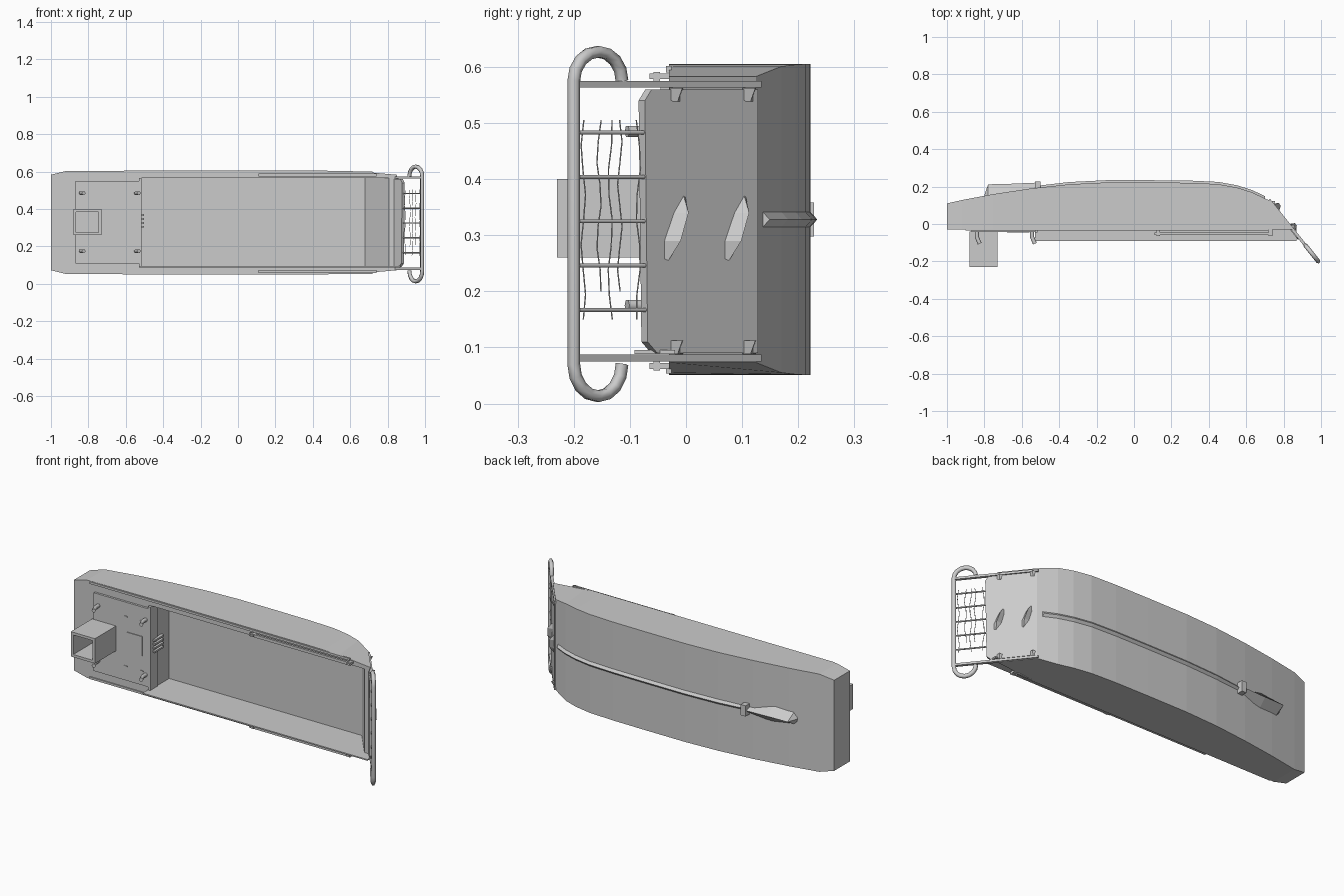
import bpy, bmesh, math
from mathutils import Vector

cube = bpy.data.objects.get("Cube")
if cube:
    bpy.data.objects.remove(cube, do_unlink=True)

MID = 0.328
DECK = -0.03
SIDES = ((1, "upper"), (-1, "lower"))


def finish(name, bm):
    bmesh.ops.recalc_face_normals(bm, faces=bm.faces)
    mesh = bpy.data.meshes.new(name)
    bm.to_mesh(mesh)
    bm.free()
    ob = bpy.data.objects.new(name, mesh)
    bpy.context.collection.objects.link(ob)
    return ob


def loft(name, rings):
    bm = bmesh.new()
    loops = [[bm.verts.new(p) for p in ring] for ring in rings]
    n = len(loops[0])
    for a, b in zip(loops, loops[1:]):
        for i in range(n):
            j = (i + 1) % n
            bm.faces.new((a[i], a[j], b[j], b[i]))
    bm.faces.new(loops[0])
    bm.faces.new(loops[-1])
    return finish(name, bm)


def prism(name, outline, z0, z1):
    return loft(name, [[(x, y, z) for x, y in outline] for z in (z0, z1)])


def box(name, x0, x1, y0, y1, z0, z1):
    return prism(name, [(x0, y0), (x1, y0), (x1, y1), (x0, y1)], z0, z1)


def tube(name, points, radius, sides=1):
    curve = bpy.data.curves.new(name, "CURVE")
    curve.dimensions = "3D"
    curve.bevel_depth = radius
    curve.bevel_resolution = sides
    curve.use_fill_caps = True
    spline = curve.splines.new("POLY")
    spline.points.add(len(points) - 1)
    for p, co in zip(spline.points, points):
        p.co = (*co, 1)
    ob = bpy.data.objects.new(name, curve)
    bpy.context.collection.objects.link(ob)
    return ob


def cut(target, cutter):
    mod = target.modifiers.new("cut", "BOOLEAN")
    mod.operation = "DIFFERENCE"
    mod.solver = "EXACT"
    mod.object = cutter
    bpy.context.view_layer.objects.active = target
    bpy.ops.object.modifier_apply(modifier=mod.name)
    bpy.data.objects.remove(cutter, do_unlink=True)


def slope(y, z, out=0.0):
    """Point on the raked bow plane, pushed out along its normal."""
    return Vector((0.725 - (y - 0.125) * 0.8 + out * 0.78, y + out * 0.62, z))


# Hull: bottom x, bottom y, deck x, half width
stations = [(-1, .11, -1, .255), (-.92, .128, -.92, .275), (-.75, .16, -.75, .276),
            (-.55, .19, -.55, .277), (-.35, .212, -.35, .277), (-.15, .222, -.15, .277),
            (.1, .222, .1, .277), (.3, .22, .3, .277), (.45, .213, .45, .277),
            (.55, .195, .55, .276), (.63, .17, .65, .273), (.725, .125, .85, .255)]
hull = loft("hull", [[(xb, yb, MID - h), (xd, DECK, MID - h),
                      (xd, DECK, MID + h), (xb, yb, MID + h)]
                     for xb, yb, xd, h in stations])
cut(hull, prism("well_cutter", [(-.52, -.2), (-.52, .13), (.68, .13), (.945, -.2)], .095, .565))

# Keel ridge and aft skeg
keel = [(-.62, .178), (-.35, .21), (-.15, .22), (.1, .22), (.3, .218),
        (.45, .211), (.55, .193), (.63, .168), (.7, .135)]
loft("keel", [[(x, y - .004, MID - .02), (x, y + .014, MID), (x, y - .004, MID + .02)]
              for x, y in keel])
loft("skeg", [[(x, base, MID - w), (x, top, MID), (x, base, MID + w)]
              for x, base, top, w in ((-.8, .14, .155, .02), (-.78, .15, .212, .035),
                                      (-.66, .165, .215, .05), (-.5, .18, .222, .012))])
box("shaft_bracket", -.53, -.5, .185, .228, MID - .03, MID + .03)

# Well coaming and hand rails
box("lower_coaming", -.53, .87, -.092, DECK + .01, .088, .095)
for side, label in SIDES:
    z = MID - .003 + side * .258
    box(label + "_hand_rail", .11, .74, -.058, -.046, z - .008, z + .008)
    for x in (.12, .72):
        box(label + "_hand_rail_bracket", x, x + .02, -.065, DECK, z - .005, z + .005)
    edge = MID + side * .268
    box(label + "_gunwale_trim", -.9, .72, DECK - .006, DECK + .004, edge - .006, edge + .006)

# Aft deck hatch, square duct and latches
box("hatch", -.87, -.53, -.042, DECK, .11, .55)
box("hatch_panel", -.665, -.565, -.046, -.04, .275, .385)
duct = box("square_duct", -.88, -.73, -.23, -.04, .26, .4)
cut(duct, box("duct_cutter", -.865, -.745, -.3, -.05, .275, .385))
box("hatch_lip", -.53, -.515, -.045, .02, .095, .565)
for x in (-.84, -.545):
    for z in (.175, .485):
        tube("hatch_latch", [(x, -.035, z), (x, -.07, z), (x + .015, -.105, z)], .011)
for x, z in ((-.67, .47), (-.67, .19), (-.57, .47), (-.57, .19)):
    box("hatch_slot", x - .01, x + .01, -.045, -.04, z - .003, z + .003)
for i in range(4):
    z = .3 + i * .021
    box("vent_louvre", -.52, -.503, -.02, .06, z, z + .01)

# Bow door with clipped inner corners
door = [(.125, .09), (.125, .56), (-.065, .56), (-.077, .54), (-.072, .11), (-.055, .09)]
loft("bow_door", [[slope(y, z, o) for y, z in door] for o in (-.012, .006)])
for y in (-.02, .088):
    loft("door_fin", [[slope(y + dy - w, z, .004), slope(y + dy, z, h), slope(y + dy + w, z, .004)]
                      for z, dy, w, h in ((.255, -.015, .008, .006), (.29, -.008, .015, .03),
                                          (.34, .006, .012, .03), (.37, .012, .004, .006))])
for y in (-.02, .11):
    for z in (.1, .55):
        loft("door_cleat", [[slope(y - .012, z + d, .004), slope(y, z + d, h),
                             slope(y + .012, z + d, .004)]
                            for d, h in ((-.012, .008), (.012, .022))])

# Bow guard: raked arms, looped outer tube, rungs and slack lines
arc = [math.pi * i / 8 for i in range(9)]
upper = [slope(-.157 - .043 * math.cos(a), .575 + .052 * math.sin(a)) for a in arc]
lower = [slope(-.157 - .043 * math.cos(a), .07 - .057 * math.sin(a)) for a in arc]
tube("guard_tube", lower[::-1] + upper, .0115)
for side, label in SIDES:
    z = MID - .003 + side * .244
    loft(label + "_guard_arm", [[slope(y, z - .006, -.008), slope(y, z - .006, .008),
                                 slope(y, z + .006, .008), slope(y, z + .006, -.008)]
                                for y in (.13, -.195)])
for i in range(5):
    z = .167 + i * .079
    tube("guard_rung", [slope(-.06, z), slope(-.195, z)], .004)
for i, y in enumerate((-.183, -.155, -.135, -.118, -.085)):
    bottom = .15 + .05 * (i % 2)
    line = [slope(y + .004 * math.sin(k * 1.6 + i), bottom + k * (.505 - bottom) / 8)
            for k in range(9)]
    tube("guard_line", line, .0015, 0)
